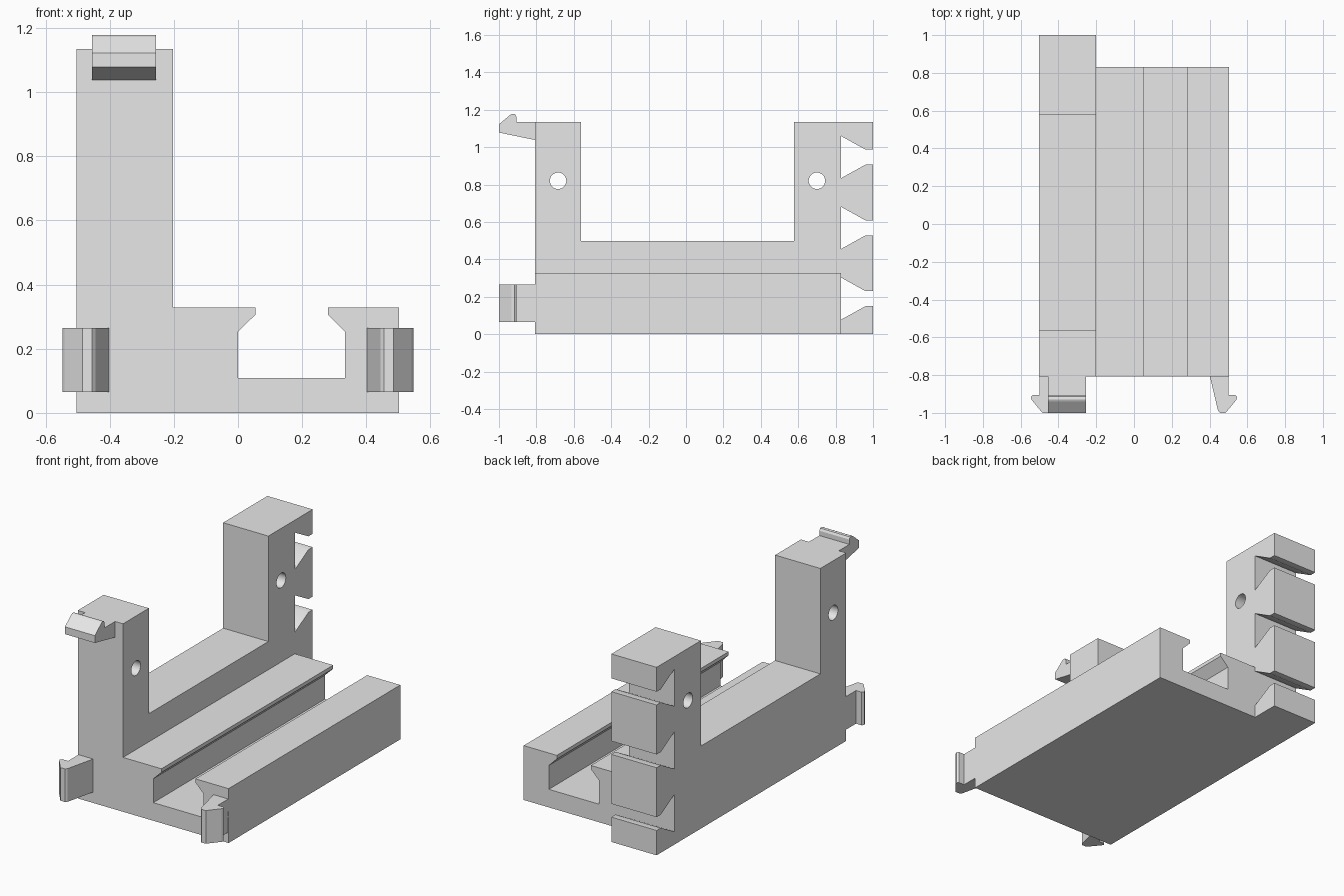
import bpy, bmesh, math
from mathutils import Vector

cube = bpy.data.objects.get("Cube")
if cube:
    bpy.data.objects.remove(cube, do_unlink=True)

GREY = (0.8, 0.8, 0.8, 1.0)
mat = bpy.data.materials.new("light grey plastic")
mat.use_nodes = True
mat.diffuse_color = GREY
mat.node_tree.nodes["Principled BSDF"].inputs["Base Color"].default_value = GREY

# Shared dimensions
LEFT, RIGHT, WALL = 0.502, -0.504, -0.202
FRONT, BACK, TIP = -0.807, 0.83, 1.0
TOP, SILL, DECK = 1.134, 0.498, 0.328


def prism(name, points, axis, start, end):
    """Extrude a closed 2D profile along one axis."""
    def place(p, d):
        return {"x": Vector((d, p[0], p[1])),
                "y": Vector((p[0], d, p[1])),
                "z": Vector((p[0], p[1], d))}[axis]

    bm = bmesh.new()
    face = bm.faces.new([bm.verts.new(place(p, start)) for p in points])
    result = bmesh.ops.extrude_face_region(bm, geom=[face])
    moved = [v for v in result["geom"] if isinstance(v, bmesh.types.BMVert)]
    bmesh.ops.translate(bm, verts=moved, vec=place((0, 0), end - start))
    bmesh.ops.recalc_face_normals(bm, faces=bm.faces)
    mesh = bpy.data.meshes.new(name)
    bm.to_mesh(mesh)
    bm.free()
    mesh.materials.append(mat)
    obj = bpy.data.objects.new(name, mesh)
    bpy.context.collection.objects.link(obj)
    return obj


def activate(obj):
    bpy.ops.object.select_all(action="DESELECT")
    obj.select_set(True)
    bpy.context.view_layer.objects.active = obj


# Base with an undercut channel along its length
prism("channel_base", [
    (WALL, 0), (LEFT, 0), (LEFT, DECK), (0.281, DECK), (0.281, 0.306),
    (0.334, 0.253), (0.334, 0.109), (0, 0.109), (0, 0.253),
    (0.054, 0.306), (0.054, DECK), (WALL, DECK)], "y", FRONT, BACK)

# Side wall with two posts and dovetail teeth on the back edge
profile = [(FRONT, 0), (TIP, 0)]
for i in range(4):
    z = 0.19 + i * 0.3783          # middle of each notch
    if i == 3:
        break
    profile += [(TIP, z - 0.04), (0.96, z - 0.04), (BACK, z - 0.112),
                (BACK, z + 0.112), (0.96, z + 0.04), (TIP, z + 0.04)]
profile += [(TIP, TOP), (0.578, TOP), (0.578, SILL),
            (-0.561, SILL), (-0.561, TOP), (FRONT, TOP)]
wall = prism("side_wall", profile, "x", RIGHT, WALL)

# Round holes through the posts
for y in (-0.684, 0.7):
    ring = [(y + 0.044 * math.cos(a), 0.82 + 0.044 * math.sin(a))
            for a in (math.tau * k / 32 for k in range(32))]
    cutter = prism("hole_cutter", ring, "x", RIGHT - 0.1, WALL + 0.1)
    cutter.hide_render = True
    activate(wall)
    cut = wall.modifiers.new("hole", "BOOLEAN")
    cut.operation, cut.solver, cut.object = "DIFFERENCE", "EXACT", cutter
    bpy.ops.object.modifier_apply(modifier=cut.name)
    bpy.data.objects.remove(cutter, do_unlink=True)
activate(wall)
bpy.ops.object.shade_smooth_by_angle(angle=math.radians(30))

# Snap hook on top of the front post
prism("top_hook", [
    (FRONT, 1.038), (-1, 1.078), (-1, 1.122), (-0.94, 1.172), (-0.928, 1.178),
    (-0.914, 1.176), (-0.907, 1.163), (-0.907, TOP), (FRONT, TOP)],
    "x", -0.455, -0.255)

# Mirrored snap hooks at the lower front corners
for name, side in (("left_hook", 1), ("right_hook", -1)):
    hook = [(0.402, FRONT), (0.445, -0.99), (0.455, -1), (0.485, -1),
            (0.541, -0.932), (0.547, -0.918), (0.538, -0.906),
            (0.5, -0.906), (0.5, FRONT)]
    prism(name, [(side * x, y) for x, y in hook], "z", 0.065, 0.265)
